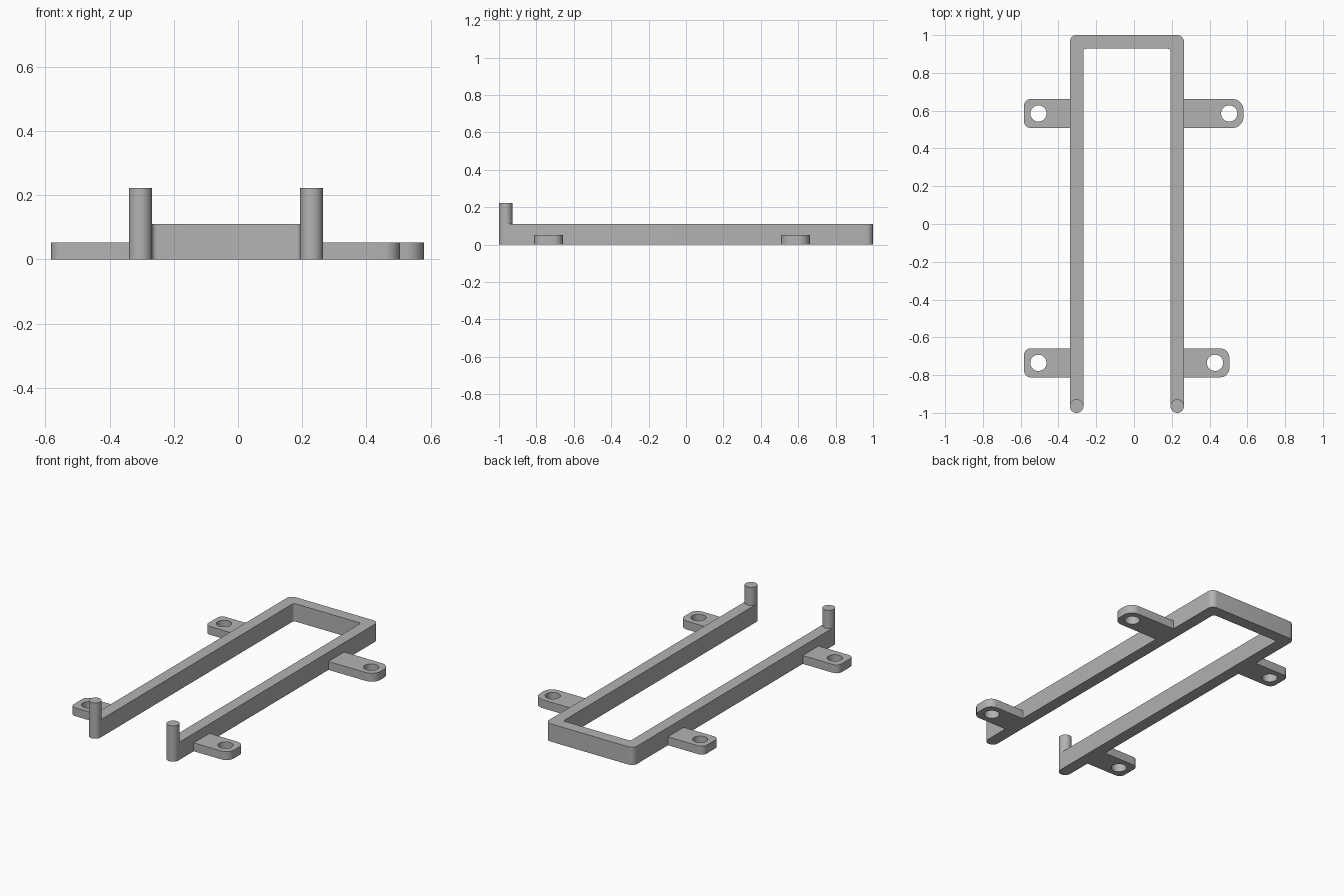
import bpy, bmesh, math
from mathutils import Vector

cube = bpy.data.objects.get("Cube")
if cube:
    bpy.data.objects.remove(cube, do_unlink=True)

grey = bpy.data.materials.new("light_grey")
grey.use_nodes = True
grey.diffuse_color = (0.45, 0.45, 0.45, 1)
grey.node_tree.nodes["Principled BSDF"].inputs["Base Color"].default_value = grey.diffuse_color


def rounded(corners, steps=8):
    """Outline from (x, y, radius) corners, each rounded by an arc."""
    out = []
    for i, (x, y, r) in enumerate(corners):
        p = Vector((x, y))
        if r == 0:
            out.append(p)
            continue
        a = (Vector(corners[i - 1][:2]) - p).normalized()
        b = (Vector(corners[(i + 1) % len(corners)][:2]) - p).normalized()
        centre = p + (a + b) * r
        for k in range(steps + 1):
            t = k / steps * math.pi / 2
            out.append(centre - b * r * math.cos(t) - a * r * math.sin(t))
    # drop coincident points where two arcs meet
    return [p for i, p in enumerate(out) if (p - out[i - 1]).length > 1e-5]


def circle(x, y, r, n=32):
    return [Vector((x + r * math.cos(2 * math.pi * k / n),
                    y + r * math.sin(2 * math.pi * k / n))) for k in range(n)]


def extrude(name, loops, z0, z1):
    """Solid from an outline and optional hole outlines."""
    bm = bmesh.new()
    edges = []
    for loop in loops:
        vs = [bm.verts.new((p.x, p.y, z0)) for p in loop]
        edges += [bm.edges.new((vs[i - 1], vs[i])) for i in range(len(vs))]
    bmesh.ops.triangle_fill(bm, edges=edges, use_beauty=True, use_dissolve=False)
    ext = bmesh.ops.extrude_face_region(bm, geom=bm.faces[:], use_keep_orig=True)
    top = [g for g in ext["geom"] if isinstance(g, bmesh.types.BMVert)]
    bmesh.ops.translate(bm, verts=top, vec=(0, 0, z1 - z0))
    bmesh.ops.recalc_face_normals(bm, faces=bm.faces[:])
    mesh = bpy.data.meshes.new(name)
    bm.to_mesh(mesh)
    bm.free()
    mesh.materials.append(grey)
    obj = bpy.data.objects.new(name, mesh)
    bpy.context.collection.objects.link(obj)
    bpy.ops.object.select_all(action="DESELECT")
    obj.select_set(True)
    bpy.context.view_layer.objects.active = obj
    bpy.ops.object.shade_smooth_by_angle(angle=math.radians(35))
    return obj


# U-shaped frame with round arm ends
W, R = 0.072, 0.036
XR, XL = -0.34, 0.265
FRAME_TOP, POST_TOP, TAB_TOP = 0.11, 0.222, 0.052
extrude("frame", [rounded([
    (XR, -1, R), (XR + W, -1, R), (XR + W, 1 - W, 0.015), (XL - W, 1 - W, 0.015),
    (XL - W, -1, R), (XL, -1, R), (XL, 1, R), (XR, 1, R)])], 0, FRAME_TOP)

# Upright posts on the arm ends
for side, x in (("right", XR + R), ("left", XL - R)):
    extrude(side + "_post", [circle(x, R - 1, R)], FRAME_TOP, POST_TOP)

# Mounting tabs with screw holes: root x, tip x, centre y, corner radius
for name, root, tip, y, r in (
        ("back_right_tab", XR, -0.582, 0.585, 0.035),
        ("front_right_tab", XR, -0.582, -0.735, 0.035),
        ("back_left_tab", XL, 0.58, 0.585, 0.06),
        ("front_left_tab", XL, 0.505, -0.735, 0.05)):
    h = 0.077
    hole_x = tip - math.copysign(0.076, tip)
    extrude(name, [rounded([(root, y - h, 0), (tip, y - h, r), (tip, y + h, r), (root, y + h, 0)]),
                   circle(hole_x, y, 0.043)], 0, TAB_TOP)
